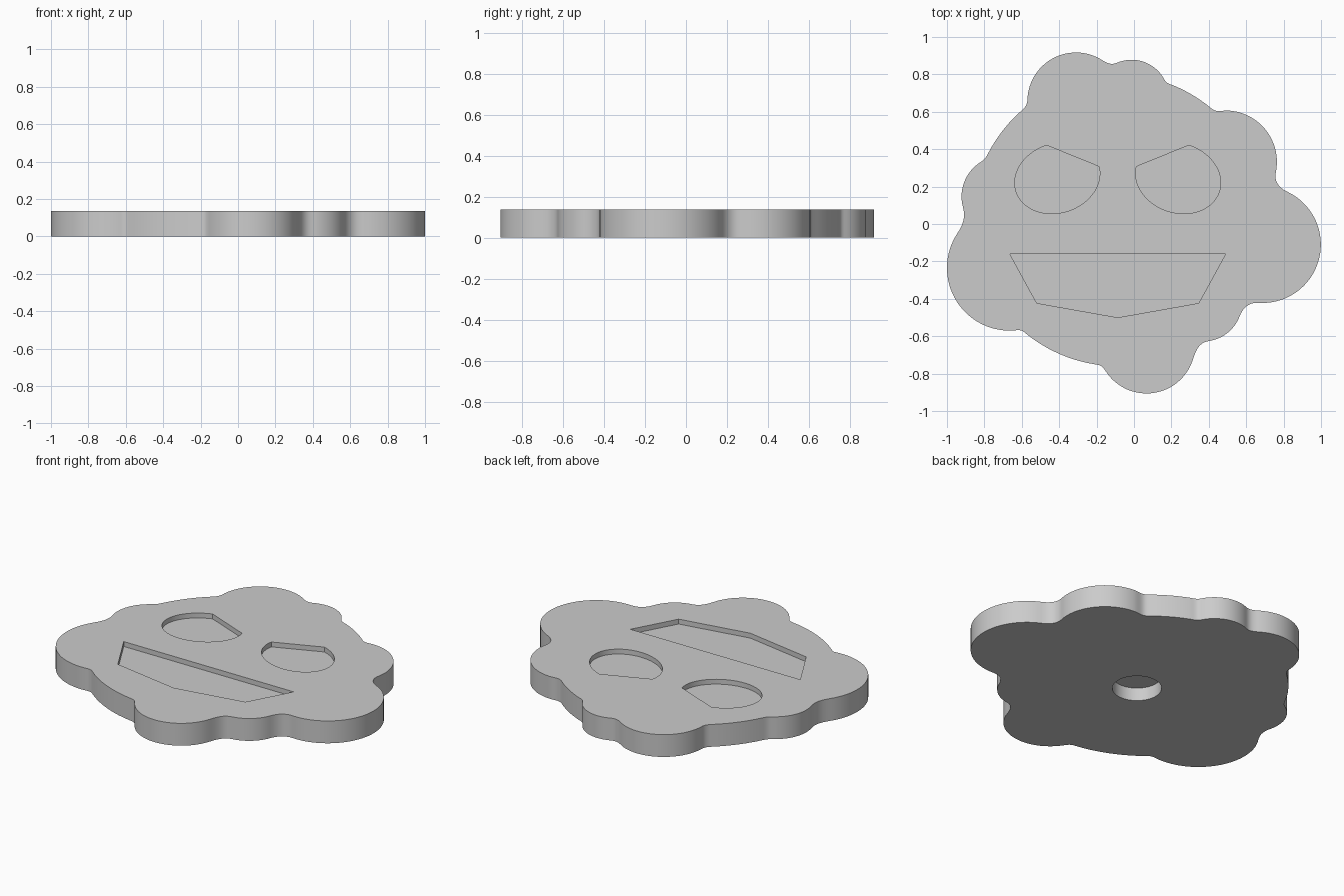
import bpy
import bmesh
from math import cos, sin, radians
from mathutils import Vector
from mathutils.geometry import interpolate_bezier

THICK = 0.137
POCKET = 0.03       # depth of eyes and mouth
SOCKET = 0.08       # depth of the round hole underneath
MID = -0.087        # mirror line of the face

old = bpy.data.objects.get("Cube")
if old:
    bpy.data.objects.remove(old, do_unlink=True)

grey = bpy.data.materials.new("light grey")
grey.use_nodes = True
grey.diffuse_color = (0.6, 0.6, 0.6, 1)
grey.node_tree.nodes["Principled BSDF"].inputs["Base Color"].default_value = (0.6, 0.6, 0.6, 1)


def prism(name, points, z0, z1):
    """Extrude a closed flat profile from z0 to z1."""
    bm = bmesh.new()
    face = bm.faces.new([bm.verts.new((p[0], p[1], z0)) for p in points])
    out = bmesh.ops.extrude_face_region(bm, geom=[face])
    for v in out["geom"]:
        if isinstance(v, bmesh.types.BMVert):
            v.co.z = z1
    bmesh.ops.recalc_face_normals(bm, faces=bm.faces)
    mesh = bpy.data.meshes.new(name)
    bm.to_mesh(mesh)
    bm.free()
    mesh.materials.append(grey)
    obj = bpy.data.objects.new(name, mesh)
    bpy.context.collection.objects.link(obj)
    return obj


def arc(cx, cy, r, a0, a1):
    n = max(6, int(abs(a1 - a0) / 4))
    angles = [radians(a0 + (a1 - a0) * i / n) for i in range(n + 1)]
    return [Vector((cx + r * cos(a), cy + r * sin(a))) for a in angles]


# Clockwise outline: lobes on a round base, joined by small fillets
BASE = (MID, 0.02, 0.78)
arcs = [
    (-0.31, 0.657, 0.26, 178, 57),
    (-0.013, 0.68, 0.198, 113, 28),
    (*BASE, 67, 50),
    (0.489, 0.332, 0.275, 86, -12),
    (0.687, -0.11, 0.312, 65, -94),
    (0.37, -0.42, 0.208, -21, -82),
    (0.067, -0.646, 0.26, -18, -142),
    (*BASE, -98, -130),
    (-0.665, -0.235, 0.335, -87, -213),
    (-0.705, 0.147, 0.217, 195, 122),
    (*BASE, 153, 131),
]


def heading(angle):
    a = radians(angle)
    return Vector((sin(a), -cos(a)))


outline = []
for i, here in enumerate(arcs):
    after = arcs[(i + 1) % len(arcs)]
    run = arc(*here)
    start, end = run[-1], arc(*after)[0]
    reach = (end - start).length * 0.4
    fillet = interpolate_bezier(start, start + heading(here[4]) * reach,
                                end - heading(after[3]) * reach, end, 9)
    outline += run + [p.to_2d() for p in fillet[1:-1]]

plaque = prism("face_plaque", outline, 0, THICK)

# Eyes: slightly tilted ovals cut off by a slanted brow
cutters = []
for side, name in ((-1, "right_eye_cutter"), (1, "left_eye_cutter")):
    eye = []
    for i in range(61):
        t = radians(104.5 + 267 * i / 60)
        eye.append((MID + side * (0.323 - 0.2275 * cos(t)),
                    0.245 + 0.025 * cos(t) + 0.188 * sin(t)))
    cutters.append(prism(name, eye, THICK - POCKET, THICK + 0.1))

# Mouth
mouth = [(MID - 0.577, -0.16), (MID + 0.577, -0.16), (MID + 0.433, -0.423),
         (MID, -0.5), (MID - 0.433, -0.423)]
cutters.append(prism("mouth_cutter", mouth, THICK - POCKET, THICK + 0.1))

# Round socket underneath
socket = arc(-0.055, -0.04, 0.137, 0, 360)[:-1]
cutters.append(prism("socket_cutter", socket, -0.1, SOCKET))

# Cut the recesses and keep only the finished plaque
for cutter in cutters:
    mod = plaque.modifiers.new(cutter.name, "BOOLEAN")
    mod.operation = "DIFFERENCE"
    mod.solver = "EXACT"
    mod.object = cutter
bpy.context.view_layer.update()
evaluated = plaque.evaluated_get(bpy.context.evaluated_depsgraph_get())
finished = bpy.data.meshes.new_from_object(evaluated)
plaque.modifiers.clear()
plaque.data = finished
for cutter in cutters:
    bpy.data.objects.remove(cutter, do_unlink=True)

for obj in bpy.context.selected_objects:
    obj.select_set(False)
plaque.select_set(True)
bpy.context.view_layer.objects.active = plaque
bpy.ops.object.shade_smooth_by_angle(angle=radians(30))
